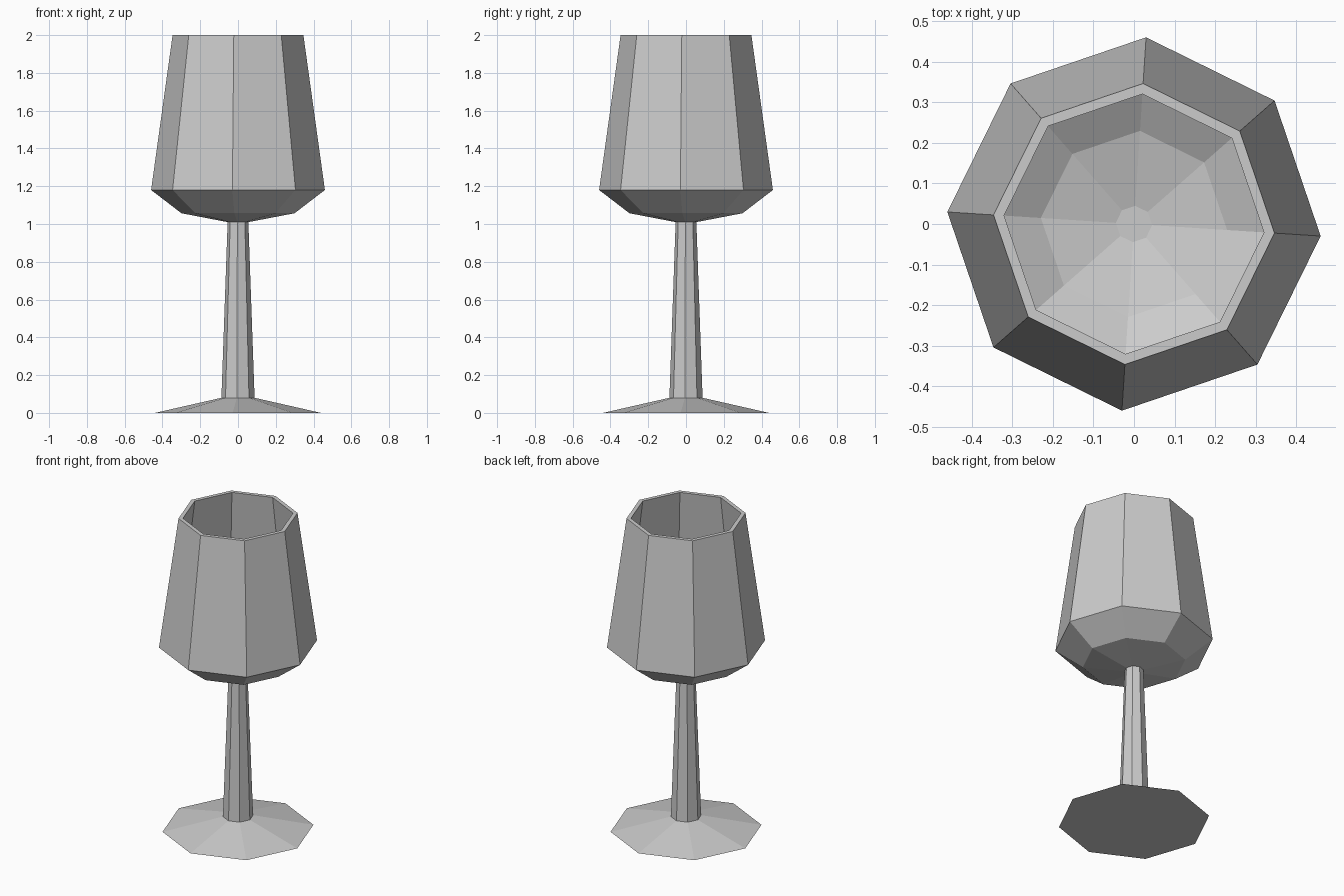
import bpy, bmesh
from math import sin, cos, pi, radians

if "Cube" in bpy.data.objects:
    bpy.data.objects.remove(bpy.data.objects["Cube"])

SIDES = 8
TWIST = radians(-3.7)

# Profile as (radius, height), from the underside of the foot to the inside of the bowl
foot = [(0.44, 0.0), (0.088, 0.08)]
stem = [(0.055, 1.01)]
bowl_outside = [(0.30, 1.057), (0.461, 1.18), (0.347, 2.0)]
bowl_inside = [(0.321, 2.0), (0.43, 1.2), (0.23, 1.085), (0.045, 1.04)]


def lathe(name, profile):
    """Closed, flat-faced turned solid with a cap at each end of the profile."""
    bm = bmesh.new()
    rings = []
    for r, z in profile:
        angles = [TWIST + 2 * pi * i / SIDES for i in range(SIDES)]
        rings.append([bm.verts.new((r * cos(a), r * sin(a), z)) for a in angles])
    for low, high in zip(rings, rings[1:]):
        for i in range(SIDES):
            j = (i + 1) % SIDES
            bm.faces.new((low[i], low[j], high[j], high[i]))
    bm.faces.new(rings[0][::-1])
    bm.faces.new(rings[-1])
    mesh = bpy.data.meshes.new(name)
    bm.to_mesh(mesh)
    bm.free()
    obj = bpy.data.objects.new(name, mesh)
    bpy.context.collection.objects.link(obj)
    return obj


# Foot, stem and hollow bowl in one continuous turned piece
lathe("wine_goblet", foot + stem + bowl_outside + bowl_inside)
